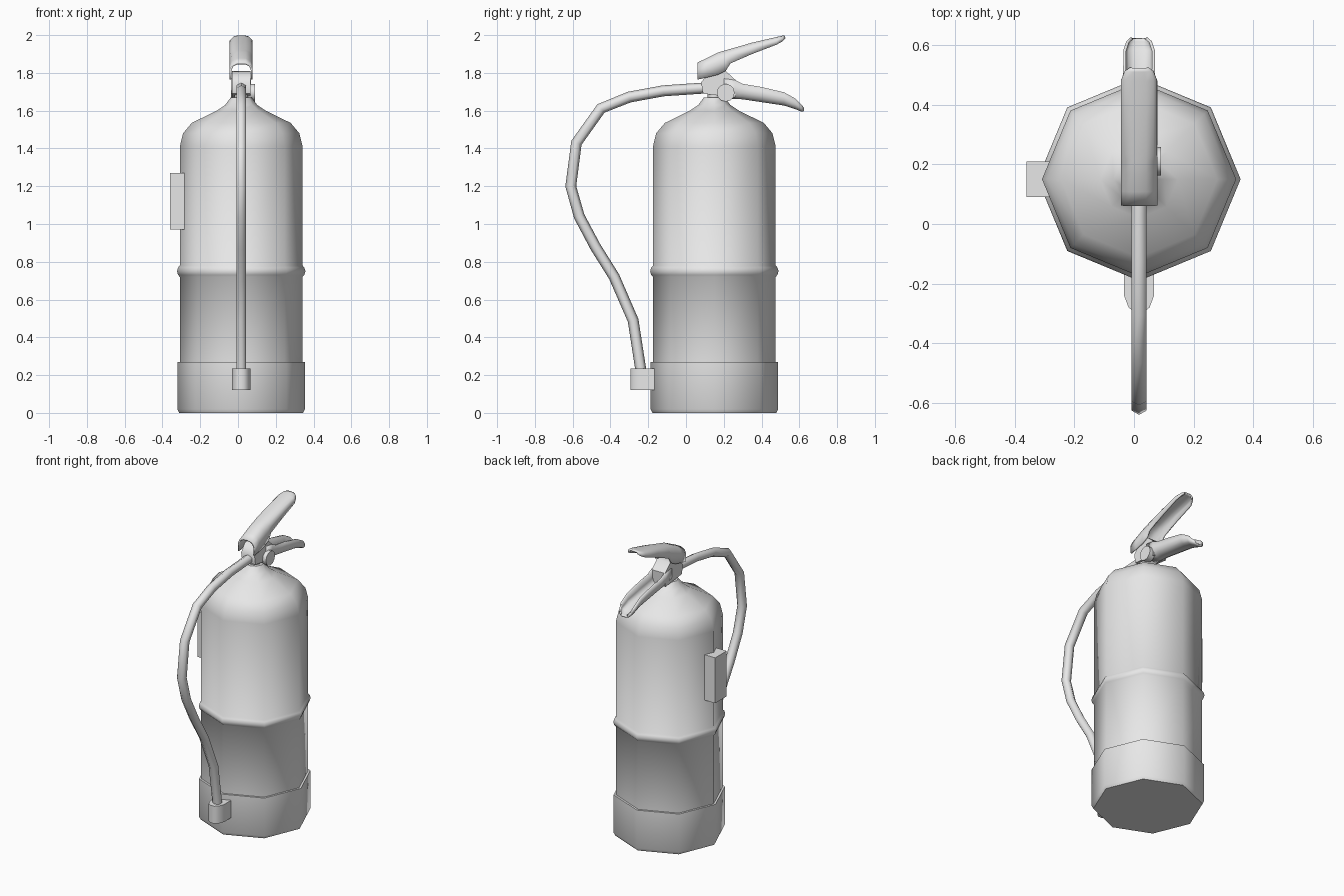
import bpy, bmesh, math
from mathutils import Vector

if "Cube" in bpy.data.objects:
    bpy.data.objects.remove(bpy.data.objects["Cube"])

CX, CY = 0.017, 0.15  # axis of the cylinder

grey = bpy.data.materials.new("plain grey")
grey.use_nodes = True
COLOUR = (0.8, 0.8, 0.8, 1)
grey.diffuse_color = COLOUR
grey.node_tree.nodes["Principled BSDF"].inputs["Base Color"].default_value = COLOUR


def finish(name, bm, angle=50, solid=0):
    bmesh.ops.recalc_face_normals(bm, faces=bm.faces)
    mesh = bpy.data.meshes.new(name)
    bm.to_mesh(mesh)
    bm.free()
    obj = bpy.data.objects.new(name, mesh)
    bpy.context.collection.objects.link(obj)
    mesh.materials.append(grey)
    if solid:
        mod = obj.modifiers.new("thickness", "SOLIDIFY")
        mod.thickness = solid
        mod.offset = 0
    bpy.ops.object.select_all(action="DESELECT")
    bpy.context.view_layer.objects.active = obj
    obj.select_set(True)
    bpy.ops.object.shade_smooth_by_angle(angle=math.radians(angle))
    return obj


def loft(name, rings, closed=True, caps=True, **kw):
    """Skin a row of equal point rings."""
    bm = bmesh.new()
    rows = [[bm.verts.new(p) for p in ring] for ring in rings]
    n = len(rows[0])
    for a, b in zip(rows, rows[1:]):
        for i in range(n if closed else n - 1):
            j = (i + 1) % n
            bm.faces.new((a[i], a[j], b[j], b[i]))
    if caps:
        bm.faces.new(rows[0])
        bm.faces.new(rows[-1])
    return finish(name, bm, **kw)


def lathe(name, profile, sides=8):
    turn = [2 * math.pi * i / sides for i in range(sides)]
    return loft(name, [[(CX + r * math.cos(a), CY + r * math.sin(a), z) for a in turn]
                       for r, z in profile])


def prism(name, outline, place, lo, hi):
    """Extrude a 2D outline between two depths."""
    return loft(name, [[place(u, v, d) for u, v in outline] for d in (lo, hi)])


def channel(name, stations):
    """Curved sheet lever: stations hold y, crown z, rim z and half width."""
    section = [(-1, 0), (-1, 0.6), (-0.82, 0.86), (-0.4, 1), (0.4, 1), (0.82, 0.86), (1, 0.6), (1, 0)]
    return loft(name, [[(CX + w * u, y, rim + (crown - rim) * v) for u, v in section]
                       for y, crown, rim, w in stations],
                closed=False, caps=False, solid=0.01)


# Cylinder with its domed shoulder and neck
lathe("cylinder_body", [
    (0.32, 0.2), (0.325, 0.28), (0.325, 0.72), (0.334, 0.73), (0.34, 0.75),
    (0.334, 0.77), (0.325, 0.78), (0.325, 1.41), (0.308, 1.48), (0.262, 1.535),
    (0.13, 1.6), (0.085, 1.63), (0.055, 1.67)])
lathe("neck", [(0.036, 1.65), (0.036, 1.72)])
lathe("base_cup", [(0.328, 0), (0.338, 0.02), (0.338, 0.27), (0.315, 0.27)])

# Wall bracket
prism("side_bracket", [(-0.36, 0.09), (-0.28, 0.09), (-0.28, 0.21), (-0.36, 0.21)],
      lambda u, v, d: (u, v, d), 0.97, 1.27)

# Valve block and gauge
prism("valve_block", [(0.08, 1.75), (0.09, 1.69), (0.26, 1.67), (0.265, 1.76),
                      (0.21, 1.81), (0.12, 1.8)],
      lambda u, v, d: (d, u, v), -0.033, 0.065)
gauge = [(0.21 + 0.047 * math.cos(math.pi * i / 6), 1.695 + 0.047 * math.sin(math.pi * i / 6))
         for i in range(12)]
prism("gauge", gauge, lambda u, v, d: (d, u, v), 0.05, 0.09)

# Squeeze lever and carrying handle
channel("upper_lever", [
    (0.062, 1.85, 1.765, 0.056), (0.11, 1.873, 1.775, 0.056), (0.17, 1.903, 1.79, 0.056),
    (0.21, 1.915, 1.81, 0.056), (0.235, 1.922, 1.85, 0.056), (0.35, 1.955, 1.9, 0.056),
    (0.48, 1.985, 1.95, 0.056), (0.51, 1.992, 1.968, 0.044), (0.522, 1.994, 1.982, 0.026)])
channel("lower_handle", [
    (0.2, 1.67, 1.77, 0.048), (0.26, 1.667, 1.762, 0.048), (0.3, 1.665, 1.742, 0.048),
    (0.4, 1.65, 1.725, 0.048), (0.52, 1.632, 1.697, 0.048), (0.58, 1.613, 1.663, 0.048),
    (0.61, 1.6, 1.63, 0.038), (0.622, 1.6, 1.615, 0.024)])

# Hose swept along its path in the side plane
path = [Vector(p) for p in [
    (0.1, 1.72), (-0.12, 1.705), (-0.3, 1.672), (-0.45, 1.612), (-0.58, 1.43), (-0.61, 1.2),
    (-0.565, 1.04), (-0.48, 0.88), (-0.38, 0.72), (-0.28, 0.49), (-0.235, 0.2)]]
rings = []
for i, p in enumerate(path):
    along = (path[min(i + 1, len(path) - 1)] - path[max(i - 1, 0)]).normalized()
    side = Vector((-along.y, along.x)) * 0.029
    rings.append([(CX + 0.029 * math.sin(a), p.x + side.x * math.cos(a), p.y + side.y * math.cos(a))
                  for a in (math.pi * k / 3 for k in range(6))])
loft("hose", rings, angle=70)

# Nozzle clip at the base
half = [(0.05, -0.165), (0.05, -0.24), (0.035, -0.28), (0.015, -0.295)]
clip = half + [(-x, y) for x, y in reversed(half)]
prism("nozzle_clip", clip, lambda u, v, d: (CX + u, v, d), 0.12, 0.235)
